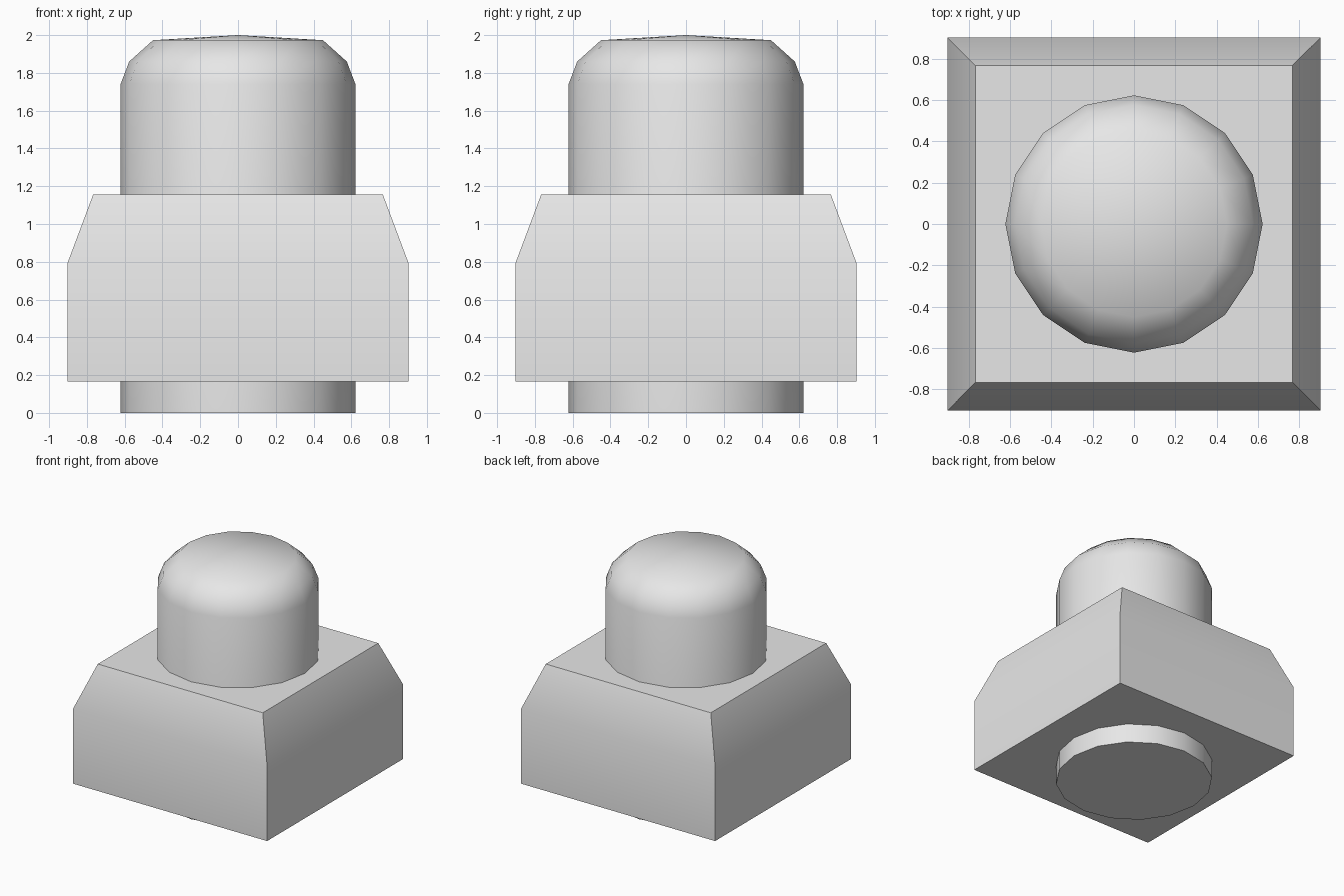
import bpy
import bmesh
import math

if "Cube" in bpy.data.objects:
    bpy.data.objects.remove(bpy.data.objects["Cube"])

grey = bpy.data.materials.new("light grey")
grey.diffuse_color = (0.8, 0.8, 0.8, 1.0)
grey.use_nodes = True
grey.node_tree.nodes["Principled BSDF"].inputs["Base Color"].default_value = grey.diffuse_color


def loft(name, sides, turn, rings, tip=None):
    """Stack regular polygon rings (radius, z), closed below and by a cap or a tip above."""
    bm = bmesh.new()
    loops = []
    for radius, z in rings:
        angles = [turn + 2 * math.pi * i / sides for i in range(sides)]
        loops.append([bm.verts.new((radius * math.cos(a), radius * math.sin(a), z)) for a in angles])
    for low, high in zip(loops, loops[1:]):
        for i in range(sides):
            j = (i + 1) % sides
            bm.faces.new((low[i], low[j], high[j], high[i]))
    bm.faces.new(loops[0][::-1])
    if tip is None:
        bm.faces.new(loops[-1])
    else:
        top = bm.verts.new((0, 0, tip))
        for i in range(sides):
            bm.faces.new((loops[-1][i], loops[-1][(i + 1) % sides], top))
    mesh = bpy.data.meshes.new(name)
    bm.to_mesh(mesh)
    bm.free()
    mesh.materials.append(grey)
    obj = bpy.data.objects.new(name, mesh)
    bpy.context.collection.objects.link(obj)
    bpy.ops.object.select_all(action='DESELECT')
    obj.select_set(True)
    bpy.context.view_layer.objects.active = obj
    bpy.ops.object.shade_smooth_by_angle(angle=math.radians(42))
    return obj


# Square block with sloped shoulders
corner = math.sqrt(2)
loft("block", 4, math.pi / 4,
     [(0.902 * corner, 0.165), (0.902 * corner, 0.795), (0.767 * corner, 1.155)])

# Round post running through the block, with a domed top
loft("post", 16, 0,
     [(0.622, 0.0), (0.622, 1.74), (0.576, 1.86), (0.45, 1.973)], tip=2.0)
